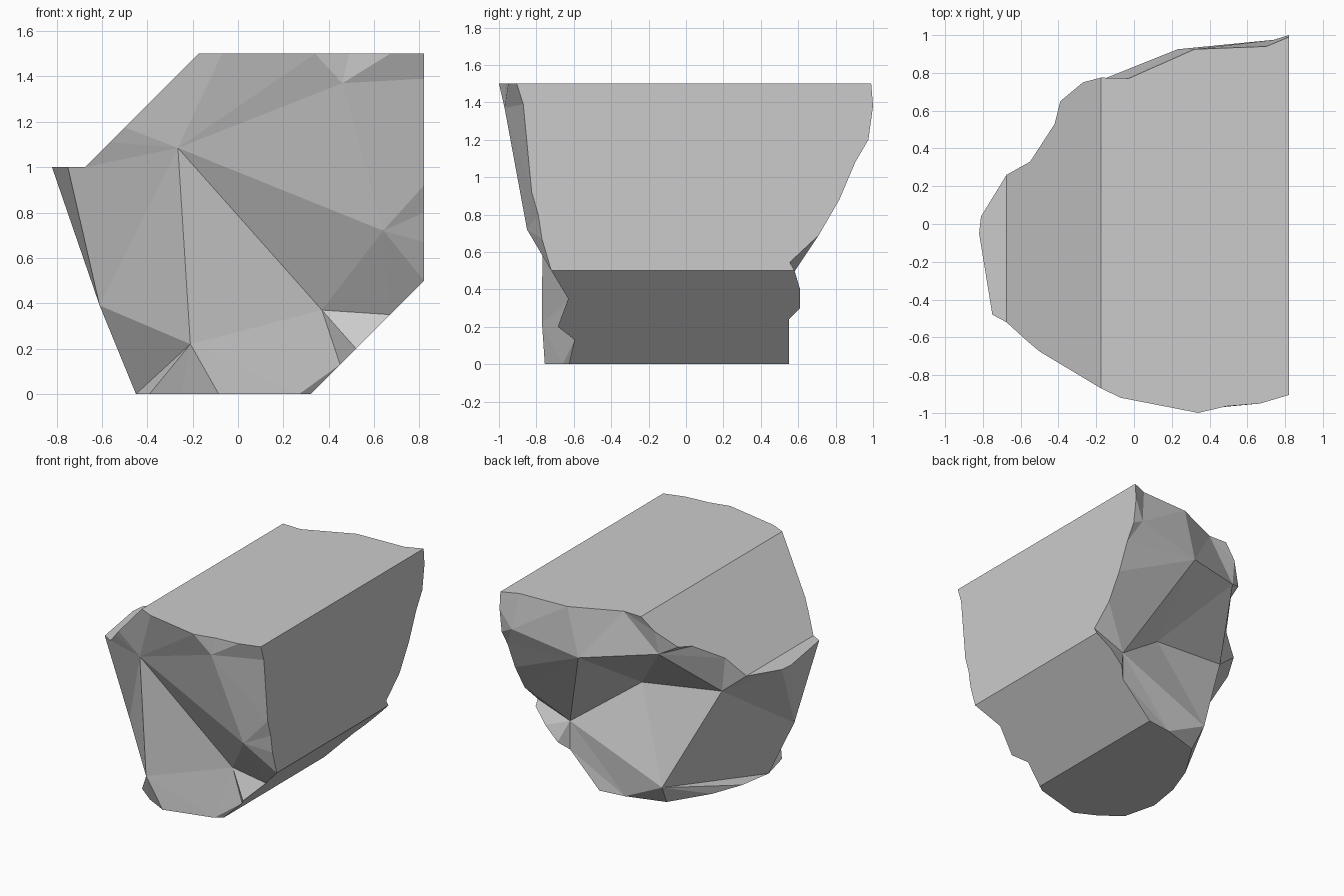
import bpy, bmesh
from mathutils import Vector
from mathutils.geometry import delaunay_2d_cdt

if "Cube" in bpy.data.objects:
    bpy.data.objects.remove(bpy.data.objects["Cube"])

# Broken boulder: flat cut sides, with rough faceted front and back skins.
TIP, FOOT, CHEEK = (-.82, -.05, 1), (-.45, -.32, 0), (-.61, -.39, .39)

# Front rim, clockwise from the ledge tip
front_rim = [TIP, (-.75, -.48, 1), (-.675, -.52, 1), (-.565, -.62, 1.11),
             (-.5, -.675, 1.175), (-.175, -.87, 1.5), (-.07, -.92, 1.5),
             (.34, -1, 1.5), (.49, -.965, 1.5), (.67, -.95, 1.5),
             (.82, -.905, 1.5), (.82, -.87, 1.39), (.82, -.825, .92),
             (.82, -.79, .8), (.82, -.77, .67), (.82, -.72, .5),
             (.67, -.63, .35), (.52, -.685, .2), (.45, -.595, .13),
             (.32, -.625, 0), (.27, -.66, 0), (-.085, -.755, 0),
             (-.25, -.67, 0), (-.39, -.56, 0), FOOT, CHEEK]
A, B, C = (-.265, -.765, 1.085), (-.21, -.77, .22), (.37, -.59, .37)
D, E = (.64, -.85, .72), (.46, -.97, 1.37)
front_creases = [(A, B), (A, C), (A, D), (A, E), (A, CHEEK), (B, C), (C, D),
                 (B, CHEEK), (B, front_rim[21]), (C, front_rim[20]),
                 (C, front_rim[16]), (D, front_rim[16]), (A, front_rim[2]),
                 (A, front_rim[6]), (A, front_rim[7]), (CHEEK, front_rim[1])]

# Back rim, in the same direction
back_rim = [TIP, (-.81, .04, 1), (-.675, .26, 1), (-.55, .33, 1.125),
            (-.42, .53, 1.255), (-.39, .65, 1.285), (-.27, .75, 1.405),
            (-.175, .775, 1.5), (-.03, .77, 1.5), (.32, .925, 1.5),
            (.7, .94, 1.5), (.82, .99, 1.5), (.82, 1, 1.38),
            (.82, .975, 1.2), (.82, .905, 1.08), (.82, .82, .88),
            (.82, .71, .69), (.82, .555, .545), (.82, .58, .5),
            (.72, .61, .4), (.62, .61, .3), (.56, .55, .24), (.32, .55, 0),
            (.13, .525, 0), (-.15, .44, 0), (-.325, .16, 0),
            (-.41, -.07, 0), FOOT, CHEEK]
P, Q, R = (.23, .925, 1.146), (-.28, .72, 1.23), (.56, .55, .45)
S, T, U, V = (.1, .37, .79), (-.51, .31, .863), (-.18, .535, .15), (.74, .975, 1.24)
back_creases = [(P, Q), (P, R), (P, S), (Q, S), (R, S), (S, T), (S, U),
                (R, U), (T, U), (Q, T), (P, V), (T, FOOT), (P, back_rim[16])]

bm = bmesh.new()
cache = {}


def vert(p):
    key = tuple(round(c, 4) for c in p)
    if key not in cache:
        cache[key] = bm.verts.new(p)
    return cache[key]


def skin(rim, creases):
    """Triangulate one rough end, seen along y, keeping its creases."""
    pts = list(rim)
    for crease in creases:
        pts += [p for p in crease if p not in pts]
    n = len(rim)
    edges = [(i, (i + 1) % n) for i in range(n)]
    edges += [(pts.index(a), pts.index(b)) for a, b in creases]
    flat = [Vector((p[0], p[2])) for p in pts]
    co, _, tris, orig, _, _ = delaunay_2d_cdt(flat, edges, [], 1, 1e-5)
    for tri in tris:
        corners = [vert(pts[orig[i][0]]) for i in tri if orig[i]]
        if len(set(corners)) == 3 and not bm.faces.get(corners):
            bm.faces.new(corners)


skin(front_rim, front_creases)
skin(back_rim, back_creases)

# Flat cuts: ledge, upper slope, top, right side, lower slope, base
cuts = [lambda x, z: z - 1 if x < -.67 else 1,
        lambda x, z: x - z + 1.675,
        lambda x, z: z - 1.5,
        lambda x, z: x - .82,
        lambda x, z: x - z - .32,
        lambda x, z: z]
for cut in cuts:
    front, back = ([p for p in rim if abs(cut(p[0], p[2])) < 1e-4]
                   for rim in (front_rim, back_rim))
    loop = front + [p for p in reversed(back) if p not in front]
    bm.faces.new([vert(p) for p in loop])

bmesh.ops.recalc_face_normals(bm, faces=bm.faces[:])
mesh = bpy.data.meshes.new("rock_chunk")
bm.to_mesh(mesh)
bm.free()
rock = bpy.data.objects.new("rock_chunk", mesh)
bpy.context.collection.objects.link(rock)
